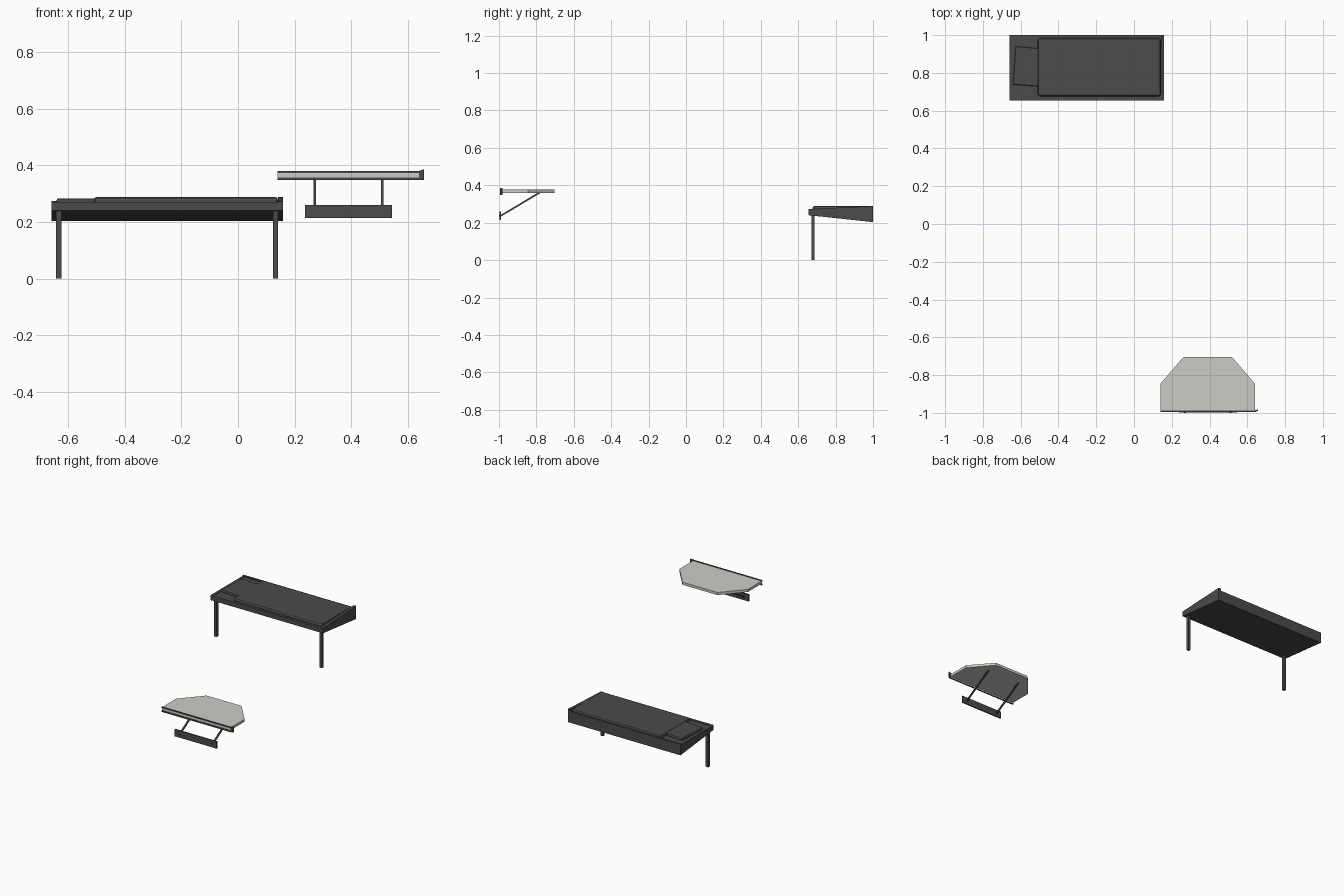
import bpy, bmesh
from mathutils import Vector

if "Cube" in bpy.data.objects:
    bpy.data.objects.remove(bpy.data.objects["Cube"])


def material(name, col):
    m = bpy.data.materials.new(name)
    m.diffuse_color = (*col, 1)
    m.use_nodes = True
    m.node_tree.nodes["Principled BSDF"].inputs["Base Color"].default_value = m.diffuse_color
    return m


DARK = material("dark_grey", (0.07, 0.07, 0.07))
LIGHT = material("light_grey", (0.60, 0.60, 0.57))


def finish(name, bm, mat):
    bmesh.ops.recalc_face_normals(bm, faces=bm.faces)
    me = bpy.data.meshes.new(name)
    bm.to_mesh(me)
    bm.free()
    me.materials.append(mat)
    ob = bpy.data.objects.new(name, me)
    bpy.context.collection.objects.link(ob)
    return ob


def prism(name, pts, offset, mat):
    """Extrude a planar outline along an offset vector."""
    bm = bmesh.new()
    f = bm.faces.new([bm.verts.new(p) for p in pts])
    r = bmesh.ops.extrude_face_region(bm, geom=[f], use_keep_orig=True)
    vs = [g for g in r["geom"] if isinstance(g, bmesh.types.BMVert)]
    bmesh.ops.translate(bm, verts=vs, vec=offset)
    return finish(name, bm, mat)


def box(name, x0, x1, y0, y1, z0, z1, mat=DARK):
    return prism(name, [(x0, y0, z0), (x1, y0, z0), (x1, y1, z0), (x0, y1, z0)],
                 (0, 0, z1 - z0), mat)


def side(name, x0, x1, profile, mat=DARK):
    return prism(name, [(x0, y, z) for y, z in profile], (x1 - x0, 0, 0), mat)


def soften(ob, width):
    b = ob.modifiers.new("rounded", "BEVEL")
    b.width, b.segments = width, 2


# Bunk tray: wedge floor and surrounding lip
side("bunk_base", -0.66, 0.16, [(0.655, 0.24), (1, 0.203), (1, 0.255), (0.655, 0.255)])
box("front_lip", -0.66, 0.16, 0.655, 0.672, 0.255, 0.271)
box("back_lip", -0.66, 0.16, 0.987, 1.0, 0.255, 0.275)
box("left_lip", -0.66, -0.642, 0.672, 0.987, 0.255, 0.271)
side("right_end_wall", 0.142, 0.16,
     [(0.655, 0.255), (1, 0.255), (1, 0.289), (0.655, 0.273)])

# Bedding
box("mattress", -0.642, 0.142, 0.672, 0.987, 0.255, 0.268)
soften(box("blanket", -0.51, 0.142, 0.676, 0.984, 0.258, 0.289), 0.012)
pillow = prism("pillow", [(-0.642, 0.738, 0.26), (-0.49, 0.727, 0.26),
                          (-0.49, 0.928, 0.26), (-0.627, 0.941, 0.26)],
               (0, 0, 0.024), DARK)
soften(pillow, 0.007)

# Bunk legs
for i, x in enumerate((-0.634, 0.132)):
    box(f"bunk_leg_{i}", x - 0.009, x + 0.009, 0.67, 0.688, 0, 0.245)

# Folding table top
prism("table_top", [(0.14, -0.99, 0.36), (0.64, -0.99, 0.36), (0.64, -0.845, 0.36),
                    (0.518, -0.703, 0.36), (0.263, -0.703, 0.36), (0.14, -0.845, 0.36)],
      (0, 0, 0.017), LIGHT)

# Wall rail along the table edge
box("rail_top", 0.14, 0.645, -0.994, -0.987, 0.373, 0.381)
box("rail_bottom", 0.14, 0.645, -0.994, -0.987, 0.348, 0.357)
box("rail_back", 0.142, 0.643, -0.990, -0.986, 0.352, 0.377, LIGHT)
prism("rail_end", [(0.64, -0.994, 0.350), (0.657, -0.990, 0.348),
                   (0.657, -0.990, 0.386), (0.64, -0.994, 0.381)], (0, 0.008, 0), DARK)

# Wall plate with sloping struts and pivot bolts
box("wall_plate", 0.237, 0.544, -0.998, -0.990, 0.215, 0.261)
for i, x in enumerate((0.271, 0.51)):
    side(f"strut_{i}", x - 0.0045, x + 0.0045,
         [(-0.992, 0.231), (-0.775, 0.360), (-0.793, 0.360), (-0.992, 0.241)])
    box(f"pivot_bolt_{i}", x - 0.005, x + 0.005, -1.0, -0.996, 0.232, 0.242)
